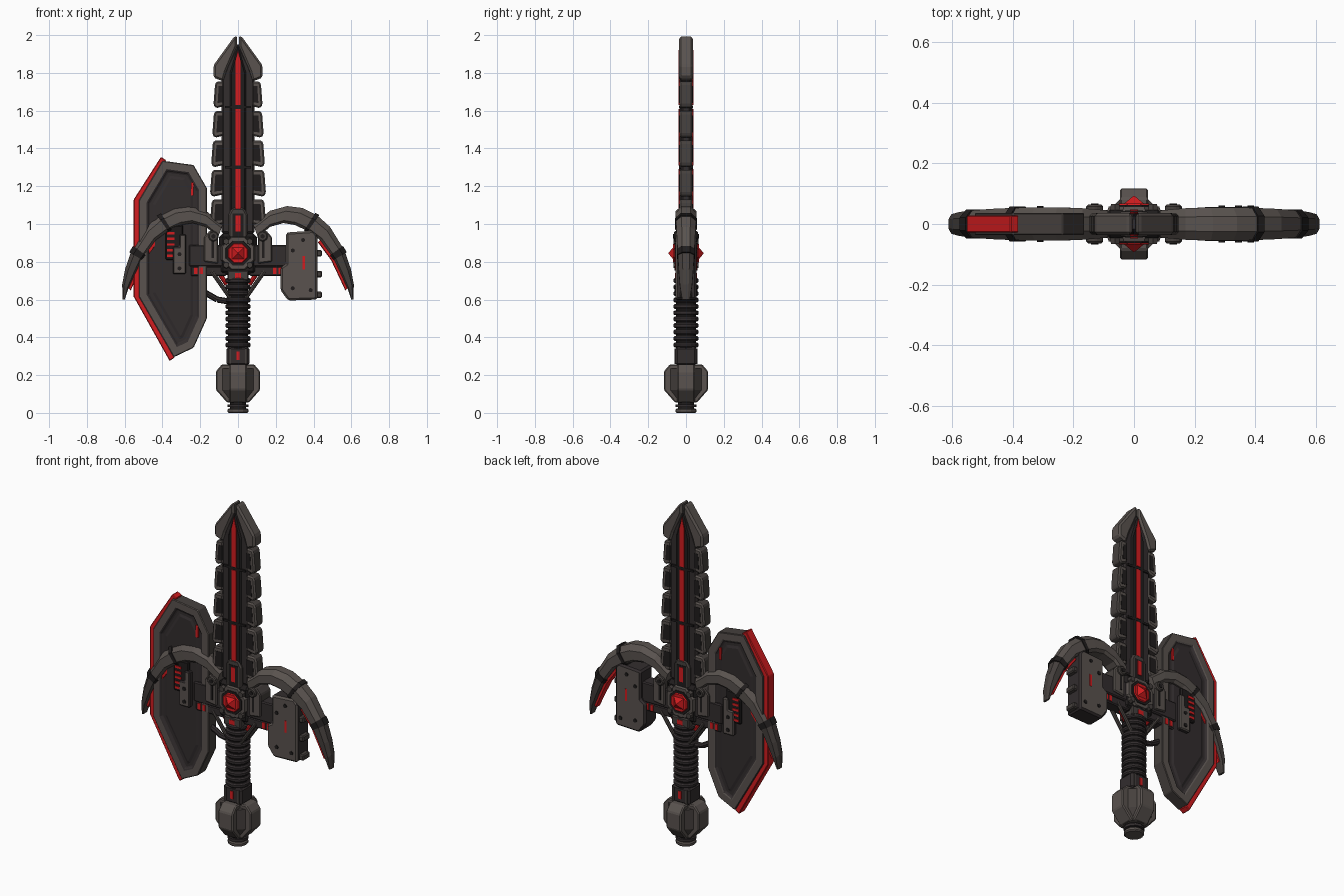
import bpy, bmesh, math
from mathutils import Vector, Matrix

cube = bpy.data.objects.get("Cube")
if cube:
    bpy.data.objects.remove(cube)


def material(name, r, g, b):
    m = bpy.data.materials.new(name)
    m.use_nodes = True
    m.diffuse_color = (r, g, b, 1)
    m.node_tree.nodes["Principled BSDF"].inputs["Base Color"].default_value = (r, g, b, 1)
    return m


GREY = material("warm grey metal", .1, .085, .077)
MID = material("dim grey metal", .06, .051, .047)
DARK = material("dark metal", .032, .026, .027)
BLACK = material("black metal", .014, .012, .012)
RED = material("glowing red", .65, .012, .014)


def finish(name, bm, mats, bevel=0):
    bmesh.ops.recalc_face_normals(bm, faces=bm.faces)
    me = bpy.data.meshes.new(name)
    bm.to_mesh(me)
    bm.free()
    for m in mats:
        me.materials.append(m)
    ob = bpy.data.objects.new(name, me)
    bpy.context.collection.objects.link(ob)
    if bevel:
        mod = ob.modifiers.new("chamfer", 'BEVEL')
        mod.width, mod.segments, mod.limit_method = bevel, 1, 'ANGLE'
    return ob


def prism(name, pts, h, mat, side=None, panel=None, bevel=.006, s=1):
    """Outline in x and z, extruded to y = -h..h; optional sunken panel on both faces."""
    bm = bmesh.new()
    f = bm.faces.new([bm.verts.new((s * x, -h, z)) for x, z in pts])
    ext = bmesh.ops.extrude_face_region(bm, geom=[f])
    bmesh.ops.translate(bm, vec=(0, 2 * h, 0),
                        verts=[v for v in ext["geom"] if isinstance(v, bmesh.types.BMVert)])
    bmesh.ops.recalc_face_normals(bm, faces=bm.faces)
    ends = [f for f in bm.faces if abs(f.normal.y) > .9]
    for f in bm.faces:
        f.material_index = 0 if f in ends else 1
    if panel:
        bmesh.ops.inset_individual(bm, faces=ends, thickness=panel, use_even_offset=True)
        for f in ends:
            f.material_index = 2
        for t, d in ((.01, -.012), (.022, 0), (.006, .005)):
            bmesh.ops.inset_individual(bm, faces=ends, thickness=t, depth=d, use_even_offset=True)
    return finish(name, bm, [mat, side or mat, DARK], bevel)


def box(name, x0, x1, z0, z1, h, mat, s=1, **kw):
    return prism(name, [(x0, z0), (x1, z0), (x1, z1), (x0, z1)], h, mat, s=s, **kw)


def rod(name, a, b, r, mat, n=8, r2=None, bevel=0, turn=0):
    """Cylinder or cone from point a to point b."""
    a, b = Vector(a), Vector(b)
    d = b - a
    bm = bmesh.new()
    rot = d.to_track_quat('Z', 'Y').to_matrix().to_4x4()
    mx = Matrix.Translation((a + b) / 2) @ rot @ Matrix.Rotation(turn, 4, 'Z')
    bmesh.ops.create_cone(bm, cap_ends=True, segments=n, radius1=r,
                          radius2=r if r2 is None else r2, depth=d.length, matrix=mx)
    return finish(name, bm, [mat], bevel)


def loft(name, rows, mat, s=1):
    """Chamfered bar through rows of (outer point, inner point, half thickness)."""
    bm = bmesh.new()
    rings = []
    for o, i, h in rows:
        o, i = Vector((s * o[0], 0, o[1])), Vector((s * i[0], 0, i[1]))
        ring = [(0, -.45), (.3, -1), (.85, -1), (1, -.7), (1, .7), (.85, 1), (.3, 1), (0, .45)]
        rings.append([bm.verts.new(o.lerp(i, t) + Vector((0, k * h, 0))) for t, k in ring])
    for p, q in zip(rings, rings[1:]):
        for k in range(8):
            bm.faces.new((p[k], p[k - 1], q[k - 1], q[k]))
    bm.faces.new(rings[0])
    bm.faces.new(rings[-1])
    return finish(name, bm, [mat])


def mix(r0, r1, t):
    return tuple(Vector(a).lerp(Vector(b), t) for a, b in zip(r0[:2], r1[:2])) + (r0[2] * (1 - t) + r1[2] * t,)


def swell(row, k):
    o, i = Vector(row[0]), Vector(row[1])
    return o + (o - i) * k, i - (o - i) * k, row[2] * (1 + k)


# Blade core, ridge and glowing strips
prism("blade_core", [(-.088, .95), (.088, .95), (.088, 1.76), (.06, 1.84), (0, 1.96),
                     (-.06, 1.84), (-.088, 1.76)], .027, DARK, bevel=.01)
prism("blade_ridge", [(-.045, .95), (.045, .95), (.045, 1.8), (0, 1.95), (-.045, 1.8)], .035, BLACK, bevel=.01)
for z0, z1 in ((.96, 1.29), (1.31, 1.61), (1.63, 1.86)):
    top = [(.014, z1), (-.014, z1)] if z1 < 1.8 else [(.014, z1), (0, z1 + .06), (-.014, z1)]
    prism("blade_strip", [(-.014, z0), (.014, z0)] + top, .039, RED, bevel=0)
for z in (1.3, 1.62):
    box("blade_seam", -.07, .07, z - .006, z + .006, .036, BLACK, bevel=0)

# Blade tip halves and side teeth
for s in (-1, 1):
    prism("blade_tip", [(.006, 2), (.025, 1.985), (.13, 1.84), (.13, 1.775), (.078, 1.755), (.062, 1.81),
                        (.006, 1.94)], .036, GREY, s=s, bevel=.01)
    for k in range(5):
        t, w = 1.755 - .156 * k, .122 + .006 * min(k, 3)
        prism("blade_tooth", [(.075, t), (w - .008, t), (w, t - .02), (w + .008, t - .125),
                              (w - .006, t - .143), (.075, t - .13)], .034, GREY, side=MID, s=s, bevel=.008)
        prism("tooth_recess", [(.08, t - .025), (w - .02, t - .025), (w - .014, t - .115),
                               (.08, t - .11)], .036, BLACK, s=s, bevel=0)

# Blade collar
prism("blade_collar", [(-.05, .92), (.05, .92), (.05, 1.05), (.03, 1.085), (-.03, 1.085), (-.05, 1.05)],
      .042, MID, bevel=.008)
box("collar_slot", -.03, .03, .93, 1.055, .045, BLACK, bevel=0)
box("collar_light", -.013, .013, .96, 1.045, .048, RED, bevel=0)

# Shield with sunken panel and red cutting edge
prism("shield", [(-.40, 1.335), (-.235, 1.312), (-.165, 1.19), (-.165, .5), (-.235, .345), (-.34, .295),
                 (-.525, .615), (-.525, 1.125)], .037, GREY, side=MID, panel=.045, bevel=.008)
edge_out = [(-.408, 1.355), (-.552, 1.13), (-.552, .615), (-.362, .275)]
edge_in = [(-.335, .293), (-.52, .625), (-.52, 1.12), (-.38, 1.338)]
prism("shield_edge", edge_out + edge_in, .028, RED, bevel=.004)
box("shield_light", -.25, -.236, 1.15, 1.22, .034, RED, bevel=0)

# Curved wings: arch, band, outer segment, band, tip, inner red edge
arch = [((.08, 1.0), (.105, .93), .045), ((.17, 1.07), (.17, .985), .052), ((.26, 1.095), (.24, 1.005), .055),
        ((.34, 1.085), (.30, .995), .055), ((.42, 1.045), (.365, .965), .053)]
outer = [arch[-1], ((.487, .985), (.435, .915), .05), ((.565, .858), (.505, .82), .044)]
tip = [outer[-1], ((.598, .76), (.55, .725), .038), ((.613, .68), (.58, .66), .032), ((.612, .6), (.6, .6), .02)]
for s in (-1, 1):
    loft("wing_arch", arch, GREY, s)
    loft("wing_segment", outer, GREY, s)
    loft("wing_tip", tip, MID, s)
    for a, b in ((arch[-2], arch[-1]), (outer[-2], outer[-1])):
        loft("wing_band", [swell(mix(a, b, .82), .08), swell(mix(a, b, 1.08), .08)], BLACK, s)
    glow = [(Vector(r[1]).lerp(Vector(r[0]), .1), Vector(r[1]) - Vector((.012, .012)), r[2] * .6)
            for r in outer[1:] + tip[1:3]]
    loft("wing_light", glow, RED, s)

# Guard body, lugs, knobs and braces
box("guard_bar", -.26, .26, .775, .89, .04, DARK)
box("guard_core", -.1, .1, .73, .95, .046, BLACK, bevel=.02)
for s in (-1, 1):
    prism("guard_lug", [(.105, .79), (.18, .8), (.18, .93), (.15, .965), (.105, .955)], .05, GREY, side=MID, s=s)
    box("lug_slot", .128, .14, .82, .92, .053, BLACK, s, bevel=0)
    box("guard_foot", .06, .25, .725, .775, .036, DARK, s)
    for x in (.185, .215):
        box("foot_light", x, x + .018, .735, .77, .04, RED, s, bevel=0)
    rod("guard_knob", (s * .13, -.064, .935), (s * .13, .064, .935), .028, MID, 12, bevel=.006)
    rod("knob_pin", (s * .13, -.068, .935), (s * .13, .068, .935), .012, BLACK, 8)
    for y in (-.03, .03):
        rod("brace", (s * .035, y, .6), (s * .14, y, .75), .011, MID)
    rod("brace_light", (s * .06, 0, .68), (s * .1, 0, .74), .012, RED)
rod("shield_strut", (-.05, 0, .59), (-.11, 0, .6), .016, DARK)
rod("shield_strut", (-.11, 0, .6), (-.18, 0, .64), .016, DARK)

# Gem in octagonal setting, front and back
eighth = math.pi / 8
for y in (-1, 1):
    for name, r, a, b, r2, m in (("setting", .1, .03, .058, .09, GREY), ("setting_bed", .074, .05, .062, .07, BLACK),
                                 ("gem_base", .06, .058, .068, .052, RED)):
        rod(name, (0, y * a, .845), (0, y * b, .845), r, m, 8, r2, turn=eighth)
    rod("gem", (0, y * .066, .845), (0, y * .092, .845), .048, RED, 4, .004, turn=2 * eighth)
    for a in range(4):
        t = math.pi / 4 + a * math.pi / 2
        x, z = .088 * math.cos(t), .845 + .088 * math.sin(t)
        rod("setting_claw", (x, y * .03, z), (x, y * .066, z), .022, MID, 6, .016)

# Large pod on the left, with side bumps
prism("large_pod", [(.255, .955), (.40, .965), (.42, .94), (.42, .6), (.265, .595), (.225, .65), (.225, .77),
                    (.255, .79)], .056, GREY, side=DARK, bevel=.01)
for z in (.845, .735, .625):
    box("pod_bump", .41, .445, z - .017, z + .017, .032, MID)
box("pod_light", .342, .354, .76, .83, .059, RED, bevel=0)
for x, z in ((.29, .86), (.345, .915), (.29, .66), (.385, .65)):
    rod("pod_screw", (x, -.061, z), (x, .061, z), .011, BLACK)

# Small pod on the right, with red vents
prism("vent_block", [(-.385, .81), (-.29, .81), (-.29, .995), (-.35, .99), (-.385, .95)], .046, BLACK)
for k in range(5):
    box("vent_light", -.376, -.335, .825 + .03 * k, .838 + .03 * k, .05, RED, bevel=0)
prism("small_pod", [(-.345, .735), (-.275, .735), (-.275, .945), (-.31, .945), (-.31, .88), (-.345, .88)],
      .055, GREY, side=DARK)
for z in (.765, .84):
    rod("pod_screw", (-.31, -.06, z), (-.31, .06, z), .011, BLACK)

# Ribbed grip
rod("grip_core", (0, 0, .33), (0, 0, .76), .054, BLACK, 16)
for k in range(11):
    z = .36 + .034 * k
    rod("grip_ring", (0, 0, z - .013), (0, 0, z + .013), .067, DARK, 16, bevel=.007)
box("grip_top", -.055, .055, .7, .755, .055, MID)
box("grip_top_light", -.017, .017, .71, .74, .058, RED, bevel=0)

# Collar above the pommel
box("pommel_collar", -.06, .06, .25, .35, .056, DARK, bevel=.012)
for x in (-.048, .036):
    box("collar_rib", x, x + .012, .26, .34, .06, MID, bevel=0)
box("pommel_light", -.009, .009, .28, .325, .06, RED, bevel=0)

# Pommel: crossed chamfered blocks on an eight-sided core, and end cap
half = [(.085, .257), (.117, .22), (.117, .122), (.058, .055)]
outline = half + [(-x, z) for x, z in reversed(half)]
for turn in (0, math.pi / 2):
    block = prism("pommel_block", outline, .047, GREY, bevel=.006)
    block.rotation_euler.z = turn
rod("pommel_core", (0, 0, .12), (0, 0, .235), .098, MID, 8, turn=eighth)
rod("pommel_taper", (0, 0, .055), (0, 0, .12), .06, MID, 8, .098, turn=eighth)
rod("pommel_neck", (0, 0, .02), (0, 0, .06), .043, BLACK, 12)
rod("pommel_cap", (0, 0, 0), (0, 0, .024), .055, GREY, 12, bevel=.006)
rod("pommel_ring", (0, 0, .03), (0, 0, .045), .056, DARK, 12)
